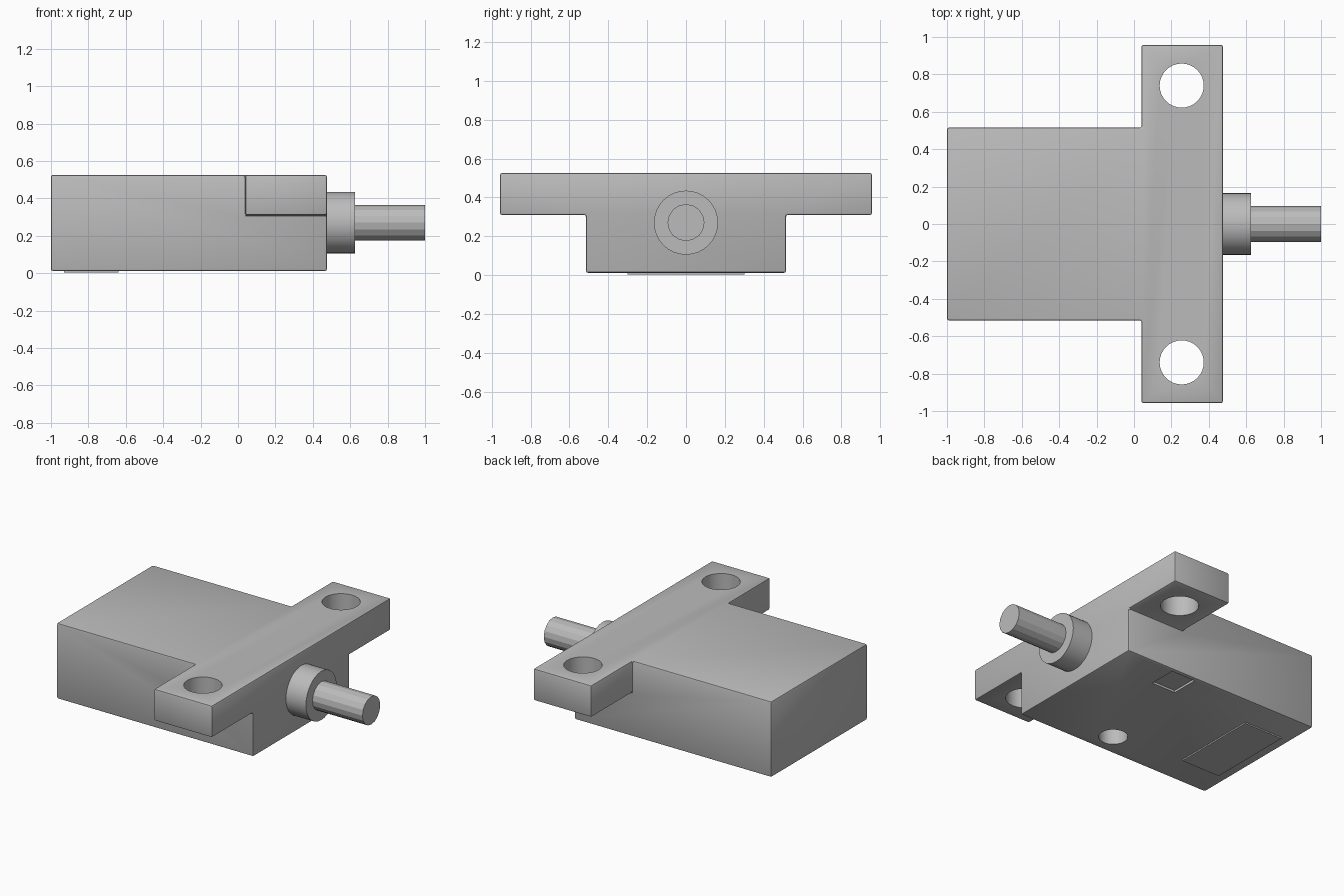
import bpy, bmesh, math
from mathutils import Matrix, Vector

default = bpy.data.objects.get("Cube")
if default:
    bpy.data.objects.remove(default, do_unlink=True)

# Single plain grey
grey = bpy.data.materials.new("plain_grey")
grey.use_nodes = True
colour = (0.5, 0.5, 0.5, 1)
grey.diffuse_color = colour
grey.node_tree.nodes["Principled BSDF"].inputs["Base Color"].default_value = colour


def add_object(name, bm):
    bmesh.ops.recalc_face_normals(bm, faces=bm.faces)
    mesh = bpy.data.meshes.new(name)
    bm.to_mesh(mesh)
    bm.free()
    mesh.materials.append(grey)
    obj = bpy.data.objects.new(name, mesh)
    bpy.context.collection.objects.link(obj)
    return obj


def box_mesh(low, high):
    bm = bmesh.new()
    low, high = Vector(low), Vector(high)
    matrix = Matrix.Translation((low + high) / 2) @ Matrix.Diagonal((*(high - low), 1))
    bmesh.ops.create_cube(bm, size=1, matrix=matrix)
    return bm


def cylinder(name, start, end, radius, sides):
    start, end = Vector(start), Vector(end)
    axis = end - start
    turn = axis.to_track_quat("Z", "Y").to_matrix().to_4x4()
    bm = bmesh.new()
    bmesh.ops.create_cone(bm, cap_ends=True, segments=sides, radius1=radius, radius2=radius,
                          depth=axis.length, matrix=Matrix.Translation((start + end) / 2) @ turn)
    return add_object(name, bm)


def apply_modifiers(obj):
    select_only(obj)
    for name in [m.name for m in obj.modifiers]:
        bpy.ops.object.modifier_apply(modifier=name)


def select_only(obj):
    bpy.ops.object.select_all(action="DESELECT")
    bpy.context.view_layer.objects.active = obj
    obj.select_set(True)


# Housing: a block whose upper side faces near the shaft are pulled out into ears
BOTTOM, EAR_Z, EAR_X, SIDE, EAR_Y, FRONT = 0.012, 0.31, 0.04, 0.515, 0.958, 0.475
bm = box_mesh((-1, -SIDE, BOTTOM), (FRONT, SIDE, 0.525))
for point, normal in (((EAR_X, 0, 0), (1, 0, 0)), ((0, 0, EAR_Z), (0, 0, 1))):
    bmesh.ops.bisect_plane(bm, geom=bm.verts[:] + bm.edges[:] + bm.faces[:],
                           plane_co=point, plane_no=normal)
ears = [f for f in bm.faces if abs(f.normal.y) > 0.9
        and f.calc_center_median().x > EAR_X and f.calc_center_median().z > EAR_Z]
for face in ears:
    push = Vector((0, math.copysign(EAR_Y - SIDE, face.normal.y), 0))
    tip = bmesh.ops.extrude_discrete_faces(bm, faces=[face])["faces"][0]
    bmesh.ops.translate(bm, verts=tip.verts[:], vec=push)
bmesh.ops.dissolve_limit(bm, angle_limit=0.01, verts=bm.verts[:], edges=bm.edges[:])
housing = add_object("housing", bm)
bevel = housing.modifiers.new("soft_edges", "BEVEL")
bevel.width = 0.01
bevel.segments = 2
bevel.limit_method = "ANGLE"

# Mounting holes, blind locating hole and shallow square pocket underneath
cutters = [cylinder("mounting_hole_cutter", (0.255, y, 0.2), (0.255, y, 0.7), 0.118, 32)
           for y in (-0.74, 0.74)]
cutters.append(cylinder("blind_hole_cutter", (-0.135, -0.36, -0.1), (-0.135, -0.36, 0.27), 0.09, 32))
cutters.append(add_object("pocket_cutter", box_mesh((-0.075, 0.3, -0.1), (0.105, 0.49, BOTTOM + 0.015))))
for cutter in cutters:
    cutter.hide_render = True
    cut = housing.modifiers.new("cut", "BOOLEAN")
    cut.operation = "DIFFERENCE"
    cut.solver = "EXACT"
    cut.object = cutter
apply_modifiers(housing)
for cutter in cutters:
    bpy.data.objects.remove(cutter, do_unlink=True)

# Collar and shaft on the right-hand end
collar = cylinder("shaft_collar", (FRONT - 0.02, 0, 0.27), (0.625, 0, 0.27), 0.165, 32)
shaft = cylinder("shaft", (0.6, 0, 0.27), (1, 0, 0.27), 0.095, 16)

# Thin label plate under the rear
add_object("label_plate", box_mesh((-0.93, -0.3, 0), (-0.64, 0.3, 0.0099))).location.z = 0.003

for obj in (housing, collar):
    select_only(obj)
    bpy.ops.object.shade_smooth_by_angle(angle=math.radians(30))
